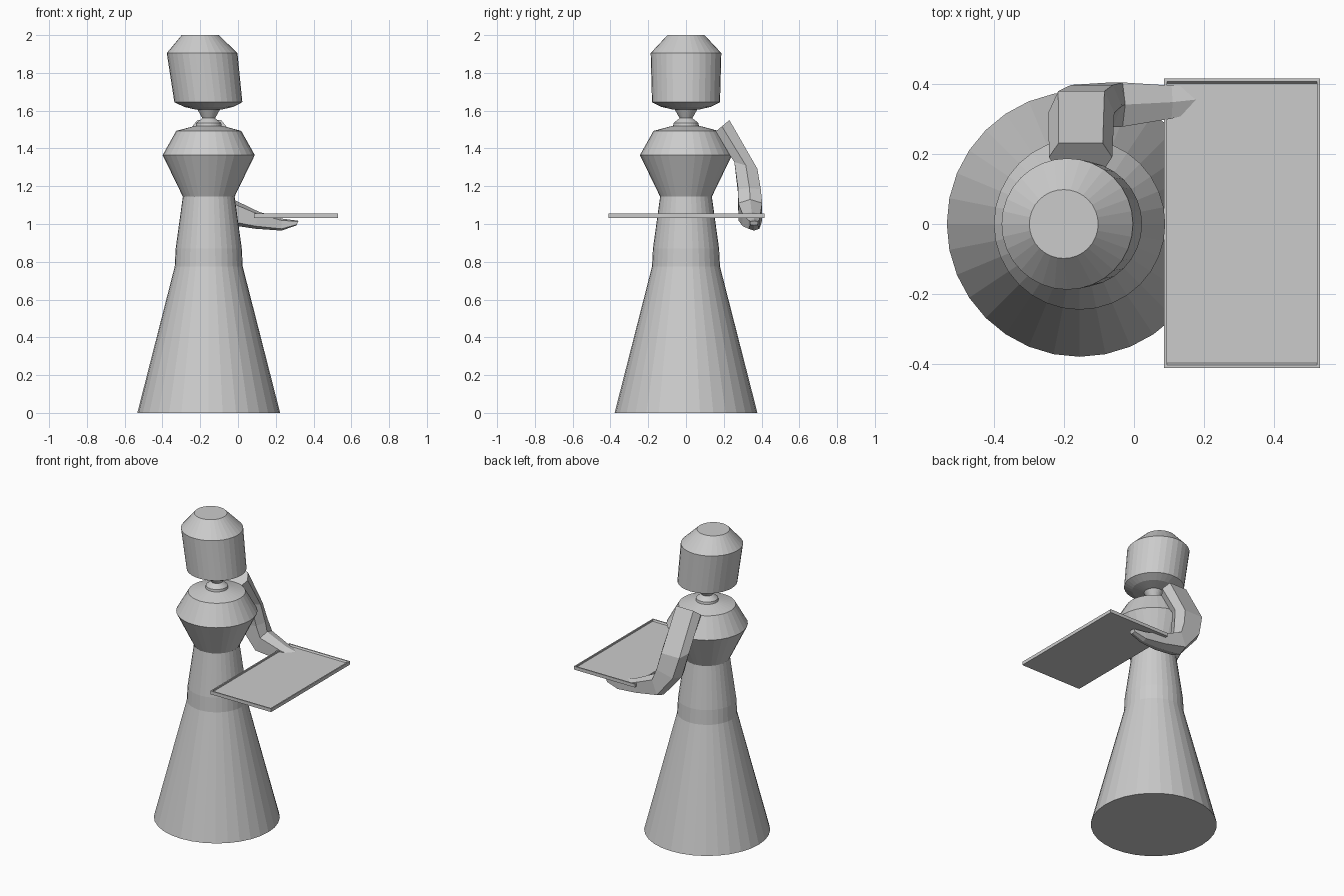
import bpy, bmesh
from math import cos, sin, pi
from mathutils import Vector

if "Cube" in bpy.data.objects:
    bpy.data.objects.remove(bpy.data.objects["Cube"])


def loft(name, rings):
    """Skin a list of equal-length vertex rings and cap both ends."""
    bm = bmesh.new()
    loops = [[bm.verts.new(p) for p in ring] for ring in rings]
    n = len(loops[0])
    for lo, hi in zip(loops, loops[1:]):
        for i in range(n):
            j = (i + 1) % n
            bm.faces.new((lo[i], lo[j], hi[j], hi[i]))
    bm.faces.new(loops[0][::-1])
    bm.faces.new(loops[-1])
    return finish(name, bm)


def finish(name, bm):
    bmesh.ops.recalc_face_normals(bm, faces=bm.faces)
    me = bpy.data.meshes.new(name)
    bm.to_mesh(me)
    bm.free()
    ob = bpy.data.objects.new(name, me)
    bpy.context.collection.objects.link(ob)
    return ob


def turned(name, profile, sides=32):
    """Stack of circles given as (centre x, radius, z)."""
    loft(name, [[(cx + r * cos(2 * pi * k / sides), r * sin(2 * pi * k / sides), z)
                 for k in range(sides)] for cx, r, z in profile])


AXIS = -0.155

# dress and upper body
turned("skirt", [(AXIS, 0.378, 0), (AXIS, 0.18, 0.775)])
turned("waist", [(AXIS, 0.18, 0.775), (AXIS, 0.175, 0.87), (AXIS, 0.137, 1.145)])
turned("bust", [(AXIS, 0.137, 1.145), (AXIS, 0.244, 1.365), (AXIS, 0.172, 1.493),
                (AXIS, 0.07, 1.52)])

# hourglass neck
turned("neck", [(AXIS, 0.068, 1.52), (AXIS, 0.066, 1.535), (AXIS, 0.034, 1.56),
                (AXIS, 0.06, 1.607)])

# head, leaning slightly back
turned("head", [(AXIS, 0.065, 1.605), (AXIS, 0.13, 1.62), (-0.157, 0.18, 1.645),
                (-0.19, 0.187, 1.905), (-0.2, 0.098, 2.0)])

# bent arm: centre, half-width toward elbow inside, half-thickness outward
HEX = [(1, 0), (0.7, 1), (-0.7, 1), (-1, 0), (-0.7, -1), (0.7, -1)]
sections = [
    ((-0.152, 0.19, 1.517), (0.09, 0, 0), (0, 0.04, 0.033)),
    ((-0.15, 0.317, 1.31), (0.094, 0, 0), (0, 0.061, -0.018)),
    ((-0.12, 0.336, 1.17), (0.085, 0, 0.02), (0, 0.06, 0)),
    ((-0.05, 0.34, 1.065), (0.025, 0, 0.065), (0, 0.063, 0)),
    ((0.10, 0.347, 1.02), (0.01, 0, 0.045), (0, 0.047, 0)),
    ((0.23, 0.36, 0.997), (0, 0, 0.032), (0, 0.028, 0)),
    ((0.315, 0.36, 1.005), (0.005, 0, 0.012), (0, 0.02, 0)),
]
loft("arm", [[Vector(c) + Vector(a) * u + Vector(b) * v for u, v in HEX]
             for c, a, b in sections])

# serving tray with a shallow recess
bm = bmesh.new()
bmesh.ops.create_cube(bm, size=1)
bmesh.ops.scale(bm, vec=(0.445, 0.825, 0.022), verts=bm.verts)
bmesh.ops.translate(bm, vec=(0.3075, 0.002, 1.044), verts=bm.verts)
bm.normal_update()
top = max(bm.faces, key=lambda f: f.calc_center_median().z)
bmesh.ops.inset_region(bm, faces=[top], thickness=0.012)
inner = bmesh.ops.extrude_discrete_faces(bm, faces=[top])["faces"][0]
bmesh.ops.translate(bm, vec=(0, 0, -0.01), verts=inner.verts)
bmesh.ops.scale(bm, vec=(1, 0.985, 1), verts=inner.verts)
finish("tray", bm)
